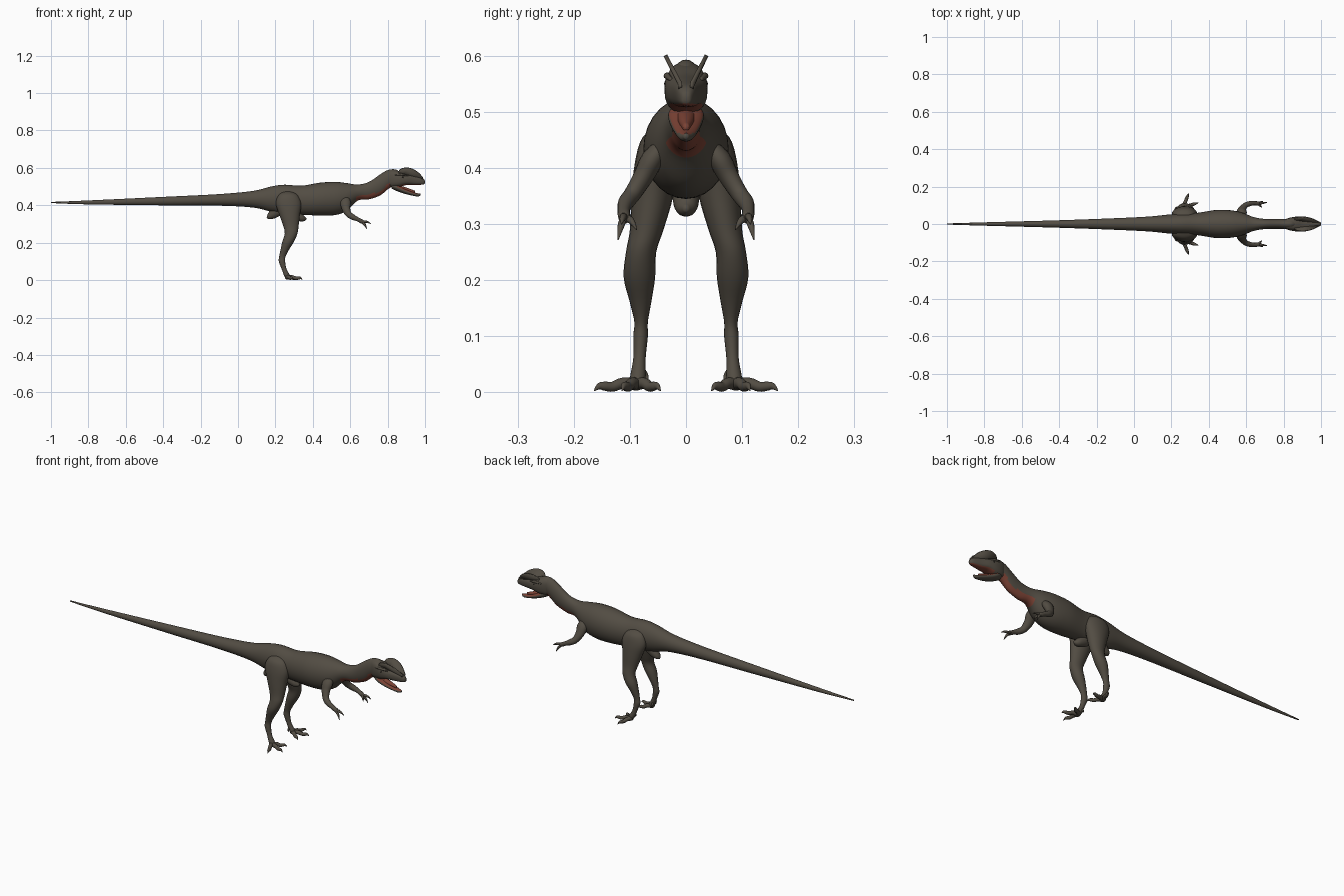
import bpy, bmesh, math
from mathutils import Vector

cube = bpy.data.objects.get("Cube")
if cube:
    bpy.data.objects.remove(cube, do_unlink=True)


def material(name, rgb):
    mat = bpy.data.materials.new(name)
    mat.use_nodes = True
    mat.diffuse_color = (*rgb, 1)
    mat.node_tree.nodes["Principled BSDF"].inputs["Base Color"].default_value = (*rgb, 1)
    return mat


hide = material("brown grey hide", (.085, .073, .056))
red = material("throat red", (.2, .055, .035))
dark = material("dark eye", (.015, .013, .01))
X, Y, Z = Vector((1, 0, 0)), Vector((0, 1, 0)), Vector((0, 0, 1))


def finish(name, bm, mats, rule=None):
    """Turn a bmesh into a smooth object; faces that pass the rule get the second colour."""
    bmesh.ops.recalc_face_normals(bm, faces=bm.faces)
    bm.normal_update()
    for face in bm.faces:
        face.smooth = True
        if rule and rule(face.calc_center_median(), face.normal):
            face.material_index = 1
    mesh = bpy.data.meshes.new(name)
    bm.to_mesh(mesh)
    bm.free()
    for mat in mats:
        mesh.materials.append(mat)
    obj = bpy.data.objects.new(name, mesh)
    bpy.context.collection.objects.link(obj)
    return obj


def spline(points, steps):
    """Smooth interpolation through rows of numbers of any length."""
    rows = [points[0], *points, points[-1]]
    out = []
    for a, b, c, d in zip(rows, rows[1:], rows[2:], rows[3:]):
        for i in range(steps):
            t = i / steps
            out.append([q + t / 2 * (r - p + t * (2 * p - 5 * q + 4 * r - s + t * (3 * (q - r) + s - p)))
                        for p, q, r, s in zip(a, b, c, d)])
    return out + [list(points[-1])]


def loft(name, points, ref=Y, axis=None, sides=20, steps=4, square=1, mats=(hide,), rule=None):
    """Rings through (x, y, z, half width along ref, half depth), optionally all facing one axis."""
    bm = bmesh.new()
    rows = spline(points, steps)
    rings = []
    for i, row in enumerate(rows):
        before, after = rows[max(i - 1, 0)], rows[min(i + 1, len(rows) - 1)]
        along = axis or (Vector(after[:3]) - Vector(before[:3])).normalized()
        side = (ref - along * ref.dot(along)).normalized()
        up = along.cross(side)
        ring = []
        for k in range(sides):
            a = math.tau * k / sides
            c, s = math.cos(a), math.sin(a)
            c, s = (math.copysign(abs(v) ** square, v) for v in (c, s))
            ring.append(bm.verts.new(Vector(row[:3]) + side * c * max(row[3], .001) + up * s * max(row[4], .001)))
        rings.append(ring)
    for low, high in zip(rings, rings[1:]):
        for k in range(sides):
            n = (k + 1) % sides
            bm.faces.new((low[k], low[n], high[n], high[k]))
    for ring in (rings[0], rings[-1]):
        bm.faces.new(ring)
    return finish(name, bm, mats, rule)


def silhouette(rows):
    """Rows of (x, top, bottom, half width) become upright rings."""
    return [(x, 0, (top + low) / 2, w, (top - low) / 2) for x, top, low, w in rows]


# Tail, trunk and neck in one sweep, with a red strip under the neck
loft("body", silhouette([
    (-1, .418, .412, .003), (-.8, .426, .405, .009), (-.4, .445, .4, .02), (-.1, .46, .398, .031),
    (.08, .477, .388, .04), (.18, .501, .365, .05), (.25, .51, .355, .056), (.34, .505, .35, .06),
    (.44, .521, .345, .075), (.52, .525, .348, .073), (.58, .519, .37, .06), (.64, .511, .425, .037),
    (.7, .525, .432, .027), (.76, .565, .453, .027), (.8, .588, .485, .028), (.84, .592, .51, .026),
    (.87, .575, .53, .012)]), axis=X, sides=28, steps=6, mats=(hide, red),
    rule=lambda c, n: .63 < c.x < .86 and n.z < -.3)

# Skull and upper jaw with a red palate
loft("head", silhouette([
    (.79, .572, .512, .015), (.82, .588, .497, .03), (.86, .582, .498, .038), (.9, .567, .508, .036),
    (.94, .558, .508, .026), (.98, .548, .51, .017), (.996, .537, .513, .01), (1, .528, .52, .004)]),
    axis=X, sides=24, square=.75, mats=(hide, red),
    rule=lambda c, n: c.x > .87 and n.z < -.7)

# Lower jaw hanging open, and tongue
loft("lower_jaw", silhouette([
    (.82, .525, .49, .02), (.85, .512, .476, .032), (.89, .49, .462, .027), (.93, .473, .452, .019),
    (.96, .464, .447, .012), (.975, .462, .452, .004)]), axis=X, mats=(hide, red),
    rule=lambda c, n: c.x > .85 and n.z > .6)
loft("tongue", silhouette([(.85, .51, .485, .018), (.9, .495, .47, .014), (.945, .478, .465, .005)]),
     axis=X, sides=12, mats=(red,))

# Belly bumps between the legs
loft("pelvis_front", [(.27, 0, .38, .02, .03), (.31, 0, .35, .024, .028), (.345, 0, .33, .019, .018),
                      (.365, 0, .328, .004, .005)])
loft("pelvis_rear", [(.23, 0, .385, .022, .03), (.19, 0, .355, .022, .026), (.165, 0, .338, .016, .014),
                     (.155, 0, .333, .004, .004)])

# Lower teeth and upper teeth are left as the lip edge; paired parts follow
for s, label in ((1, "left"), (-1, "right")):
    def paired(name, points, **options):
        return loft(f"{label}_{name}", [(p[0], s * p[1], *p[2:]) for p in points], **options)

    # Hind leg from hip to ankle
    paired("leg", [
        (.265, .035, .475, .01, .02), (.268, .05, .455, .027, .05), (.27, .055, .41, .036, .068),
        (.276, .06, .35, .037, .055), (.283, .07, .29, .03, .041), (.284, .08, .25, .027, .034),
        (.268, .083, .205, .028, .031), (.249, .081, .16, .019, .022), (.237, .08, .125, .012, .017),
        (.235, .081, .1, .013, .017), (.246, .083, .06, .011, .013), (.262, .086, .025, .014, .016),
        (.268, .088, .008, .011, .011)], axis=-Z)

    # Splayed toes with pointed claws, and a small rear claw
    for toe, x, y in (("outer", .285, .145), ("middle", .325, .108), ("inner", .307, .057)):
        root, tip = Vector((.262, .088, 0)), Vector((x, y, 0))
        reach = (tip - root).normalized()
        rows = []
        for along, z, r in ((0, .015, .012), (.45, .016, .01), (.75, .01, .009), (1, .011, .008)):
            rows.append((*(root.lerp(tip, along) + Z * z), r, r))
        rows.append((*(tip + reach * .01 + Z * .011), .005, .006))
        rows.append((*(tip + reach * .02 + Z * .003), .001, .001))
        ref = Vector((-reach.y, reach.x * s, 0)) if s > 0 else Vector((reach.y, reach.x, 0))
        paired(f"{toe}_toe", rows, ref=ref, sides=12)
    paired("rear_claw", [(.255, .083, .045, .006, .006), (.25, .072, .03, .005, .005),
                         (.255, .068, .018, .001, .001)], sides=10)

    # Arm, bent at the elbow
    paired("arm", [
        (.575, .04, .44, .014, .02), (.575, .06, .415, .02, .028), (.577, .076, .385, .018, .023),
        (.59, .095, .354, .015, .017), (.612, .107, .338, .014, .015), (.64, .111, .325, .011, .011),
        (.662, .11, .313, .011, .011), (.675, .109, .307, .007, .007)], sides=16)

    # Three clawed fingers
    for finger, y, x, z in (("inner", .088, .685, .29), ("middle", .115, .712, .3), ("outer", .121, .69, .272)):
        bend = Vector((.662, .11, .312)).lerp(Vector((x, y, z)), .55) + Z * .006
        paired(f"{finger}_finger", [(.66, .11, .313, .007, .007), (*bend, .006, .006),
                                    (x, y, z, .001, .001)], sides=10)

    # Leaf-shaped head crest leaning outward
    outline = spline([(.855, .572), (.865, .59), (.89, .6), (.92, .598), (.955, .582), (.985, .553),
                      (.985, .542), (.93, .545), (.88, .555)], 3)
    bm = bmesh.new()
    bm.faces.new([bm.verts.new((x, s * (.01 + max(0, z - .55) * .53), z)) for x, z in outline])
    crest = finish(f"{label}_crest", bm, (hide,))
    thick = crest.modifiers.new("thickness", 'SOLIDIFY')
    thick.thickness = .007
    thick.offset = 0

    # Brow ridge and eye
    paired("brow", [(.84, .03, .562, .004, .004), (.875, .034, .564, .006, .006),
                    (.91, .026, .557, .003, .003)], sides=10)
    bm = bmesh.new()
    bmesh.ops.create_uvsphere(bm, u_segments=12, v_segments=8, radius=.007)
    bmesh.ops.translate(bm, verts=bm.verts, vec=(.88, s * .032, .55))
    finish(f"{label}_eye", bm, (dark,))
